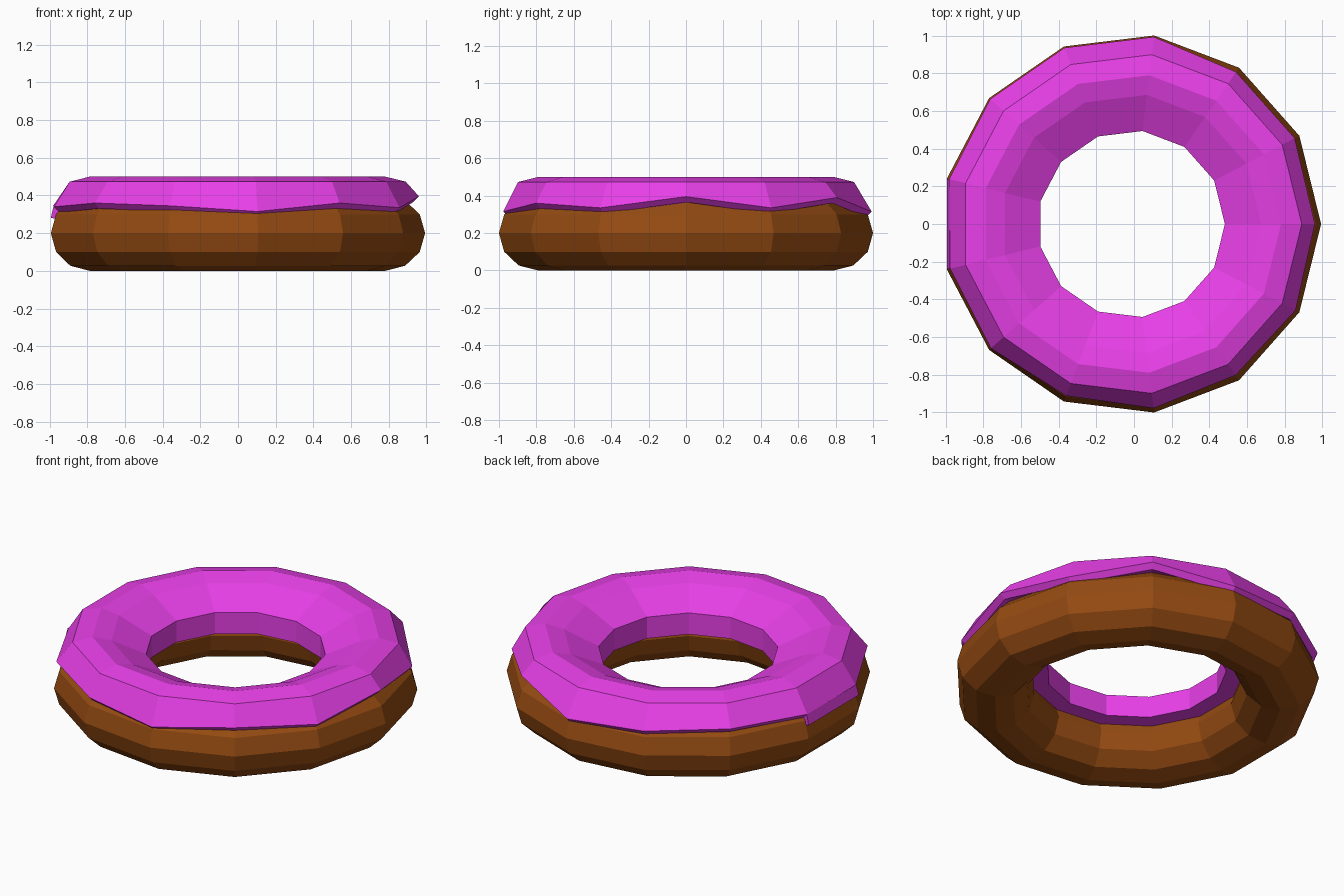
import bpy, bmesh
from math import cos, sin, pi

if "Cube" in bpy.data.objects:
    bpy.data.objects.remove(bpy.data.objects["Cube"])

N = 13            # sides around the ring
CX = -0.0147      # shift that centres the 13-sided ring


def point(i, r, z):
    a = 2 * pi * i / N
    return (CX + r * cos(a), r * sin(a), z)


def material(name, color):
    m = bpy.data.materials.new(name)
    m.diffuse_color = color
    m.use_nodes = True
    m.node_tree.nodes["Principled BSDF"].inputs["Base Color"].default_value = m.diffuse_color
    return m


def finish(bm, name, mat):
    bmesh.ops.recalc_face_normals(bm, faces=bm.faces)
    me = bpy.data.meshes.new(name)
    bm.to_mesh(me)
    bm.free()
    ob = bpy.data.objects.new(name, me)
    bpy.context.collection.objects.link(ob)
    me.materials.append(mat)
    return ob


def ring(name, profile, mat):
    """Closed ring; profile(i) gives the (radius, z) section at step i."""
    bm = bmesh.new()
    rows = [[bm.verts.new(point(i, r, z)) for r, z in profile(i)] for i in range(N)]
    n = len(rows[0])
    for i in range(N):
        a, b = rows[i], rows[(i + 1) % N]
        for j in range(n):
            k = (j + 1) % n
            bm.faces.new((a[j], b[j], b[k], a[k]))
    return finish(bm, name, mat)


dough = material("dough", (0.3, 0.07, 0.006, 1))
pink = material("pink_icing", (0.8, 0.05, 0.8, 1))

# Dough: 12-sided section
ring("dough_ring",
     lambda i: [(0.795 + 0.2125 * cos(t * pi / 6), 0.2 + 0.2 * sin(t * pi / 6))
                for t in range(12)], dough)

# Icing: cap with an uneven outer lip and a straight inner wall
LIP = [(0.975, 0.395), (0.98, 0.335), (0.98, 0.39), (1.0, 0.315), (1.0, 0.345),
       (1.0, 0.36), (0.995, 0.345), (0.99, 0.34), (0.995, 0.36), (0.975, 0.345),
       (0.985, 0.315), (0.975, 0.36), (0.985, 0.335)]


def icing_section(i):
    r, z = LIP[i]
    return [(0.6, 0.25), (0.497, 0.25), (0.497, 0.38), (0.69, 0.473),
            (0.795, 0.5), (0.905, 0.473), (r, z), (r - 0.03, z - 0.03),
            (0.88, 0.36), (0.795, 0.385), (0.7, 0.36)]


ring("icing", icing_section, pink)

# Icing drip hanging on the -x side
bm = bmesh.new()
section = [(0.993, 0.343), (1.008, 0.282), (0.98, 0.275), (0.96, 0.33)]
a = [bm.verts.new(point(6, r, z)) for r, z in section]
b = [bm.verts.new(point(7, r, z)) for r, z in section]
for j in range(4):
    k = (j + 1) % 4
    bm.faces.new((a[j], b[j], b[k], a[k]))
bm.faces.new(a)
bm.faces.new(b)
finish(bm, "icing_drip", pink)
